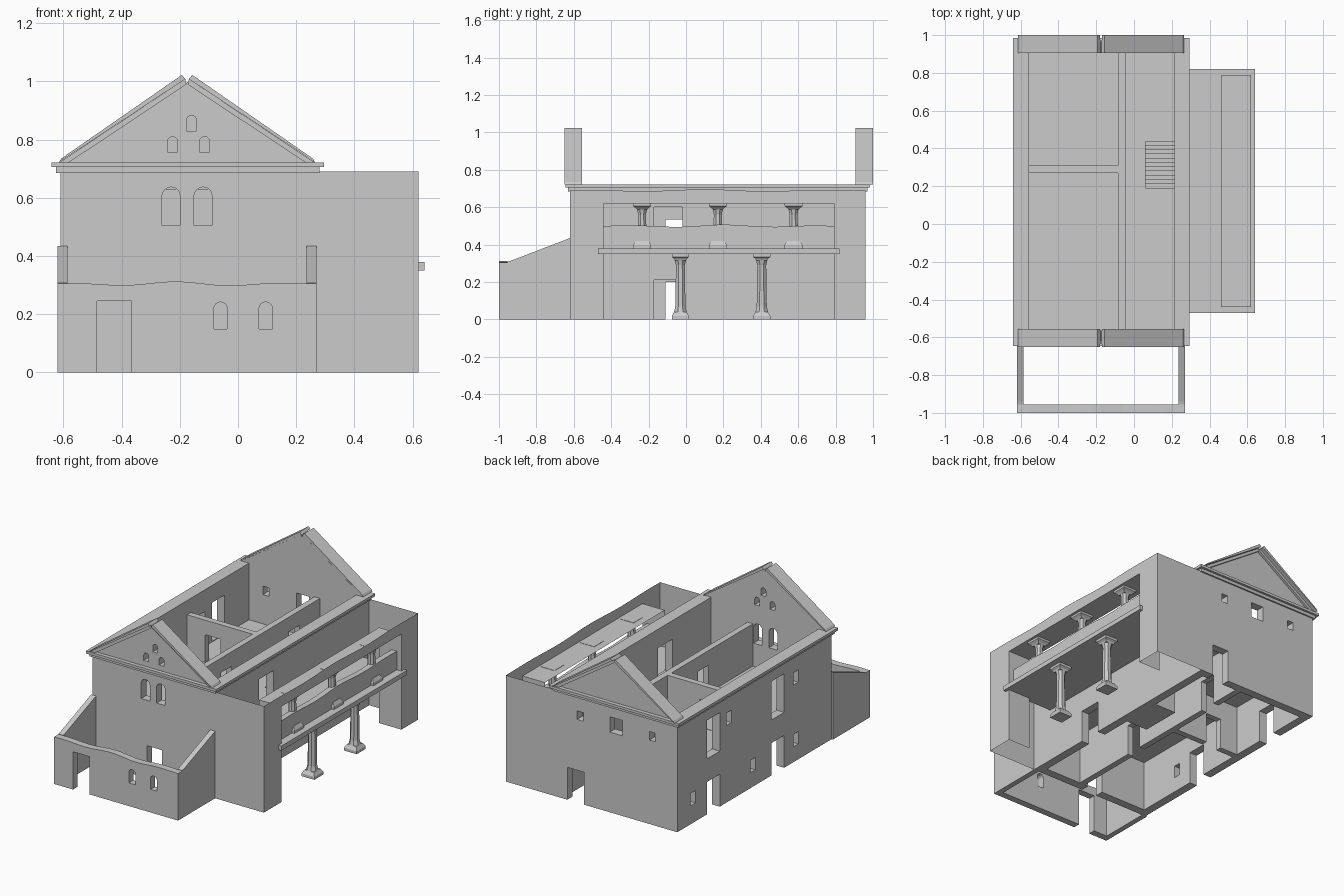
import bpy, bmesh, math

if "Cube" in bpy.data.objects:
    bpy.data.objects.remove(bpy.data.objects["Cube"])

def finish(name, bm):
    bmesh.ops.recalc_face_normals(bm, faces=bm.faces)
    me = bpy.data.meshes.new(name)
    bm.to_mesh(me)
    bm.free()
    ob = bpy.data.objects.new(name, me)
    bpy.context.collection.objects.link(ob)
    return ob

def place(axis, u, v, t):
    return {'x': (t, u, v), 'y': (u, t, v), 'z': (u, v, t)}[axis]

def prism(name, pts, axis, lo, hi):
    """Extrude a 2D outline along an axis; lo == hi gives a single sheet."""
    bm = bmesh.new()
    a = [bm.verts.new(place(axis, u, v, lo)) for u, v in pts]
    bm.faces.new(a)
    if hi != lo:
        b = [bm.verts.new(place(axis, u, v, hi)) for u, v in pts]
        bm.faces.new(b[::-1])
        for i in range(len(a)):
            j = (i + 1) % len(a)
            bm.faces.new((a[i], a[j], b[j], b[i]))
    return finish(name, bm)

def rect(u0, u1, v0, v1):
    return [(u0, v0), (u1, v0), (u1, v1), (u0, v1)]

def arch(c, w, z0, z1, n=8):
    r = w / 2
    return [(c - r, z0), (c + r, z0)] + [(c + r * math.cos(math.pi * i / n),
            z1 - r + r * math.sin(math.pi * i / n)) for i in range(n + 1)]

def box(name, x0, x1, y0, y1, z0, z1):
    return prism(name, rect(x0, x1, y0, y1), 'z', z0, z1)

def wave(a, b, z, amp, n=16, ph=0.0):
    """Worn, slightly wavy wall top running from b back to a."""
    return [(b + (a - b) * i / n,
             z + amp * math.sin(ph + i * 0.9) * math.sin(math.pi * i / n)) for i in range(n + 1)]

def cut(ob, cutters):
    for c in cutters:
        m = ob.modifiers.new("opening", 'BOOLEAN')
        m.operation, m.solver, m.object = 'DIFFERENCE', 'EXACT', c
    dg = bpy.context.evaluated_depsgraph_get()
    me = bpy.data.meshes.new_from_object(ob.evaluated_get(dg))
    ob.modifiers.clear()
    ob.data = me
    for c in cutters:
        bpy.data.objects.remove(c)

X0, X1, Y0, Y1, T = -0.61, 0.27, -0.62, 0.96, 0.055
XI0, XI1, YI0, YI1 = X0 + T, X1 - T, Y0 + T, Y1 - T
CX = -0.17

# main walls, hollow, with all door and window openings
walls = box("main_walls", X0, X1, Y0, Y1, 0, 0.705)
cs = [box("c", XI0, XI1, YI0, YI1, -0.1, 0.9)]
for x in (-0.23, -0.12):
    cs.append(prism("c", arch(x, 0.062, 0.505, 0.637), 'y', Y0 - .03, YI0 + .02))
cs.append(prism("c", rect(-0.22, -0.11, -0.05, 0.21), 'y', Y0 - .03, YI0 + .02))
for x0, x1, z0, z1 in ((0.065, 0.11, 0.54, 0.595), (-0.215, -0.125, 0.52, 0.62),
                       (-0.455, -0.41, 0.545, 0.6), (0.06, 0.18, -0.05, 0.21)):
    cs.append(prism("c", rect(x0, x1, z0, z1), 'y', YI1 - .02, Y1 + .03))
left = [(0.8, .05, .12, .2), (0.43, .05, .5, .58), (0.185, .05, .1, .18),
        (-0.255, .05, .5, .58), (-0.255, .05, .1, .18)]
for y in (0.59, -0.07):
    left += [(y, 0.13, 0.36, 0.61), (y, 0.13, -0.05, 0.21)]
for y, w, z0, z1 in left:
    cs.append(prism("c", rect(y - w / 2, y + w / 2, z0, z1), 'x', X0 - .03, XI0 + .02))
for z0, z1 in ((0.385, 0.6), (-0.05, 0.21)):
    cs.append(prism("c", rect(-0.17, -0.02, z0, z1), 'x', XI1 - .02, X1 + .03))
cut(walls, cs)

# cornice bands running round the wall head
for nm, d, dy, z0, z1 in (("cornice_lower", .01, .01, .685, .705), ("cornice_upper", .025, .025, .705, .722)):
    c = box(nm, X0 - d - .005, X1 + d, Y0 - dy, Y1 + dy, z0, z1)
    cut(c, [box("c", XI0, XI1, YI0, YI1, .6, .8)])

# gables with arched vents and two-layer sloping copings
def gable(nm, y0, y1, r0, r1, m0, m1, vents):
    g = prism(nm + "_gable", [(X0 + .02, .72), (X1 - .02, .72), (CX, 1.0)], 'y', y0, y1)
    if vents:
        cut(g, [prism("c", arch(x, .035, z, z + .053), 'y', y0 - .05, y1 + .05)
                for x, z in ((-.16, .83), (-.225, .757), (-.115, .757))])
    for side, s in (("left", -1), ("right", 1)):
        top = [(CX - .01 + s * .425, .727), (CX - .01 + s * .015, 1.02),
               (CX - .01 + s * .005, 1.006), (CX - .01 + s * .435, .722)]
        top = [(CX - .005 + s * u, z) for u, z in ((.44, .722), (.432, .735), (.018, 1.022), (.006, 1.008))]
        prism(f"{nm}_coping_{side}", top, 'y', r0, r1)
        low = [(CX - .005 + s * u, z) for u, z in ((.405, .722), (.438, .722), (.006, 1.008), (.002, .99))]
        prism(f"{nm}_rake_moulding_{side}", low, 'y', m0, m1)

gable("front", Y0, YI0, -.65, -.555, -.635, YI0, True)
gable("back", YI1, Y1, .905, 1.0, YI1, .975, False)

# upper floor with stair well
floor = box("upper_floor", XI0, XI1, YI0, YI1, .33, .355)
cut(floor, [box("c", .06, .23, .19, .46, .2, .5)])

# stairs
N = 12
prof = [(.46, 0)]
for i in range(N):
    y = .19 + .27 * i / N
    prof[0:0] = [(y, .355 * i / N), (y, .355 * (i + 1) / N)][::-1]
prof = [(.46, .355)] + prof
prism("stairs", prof, 'x', .06, XI1)

# inner partitions on both storeys
for nm, z0, z1, d in (("lower", 0, .33, .2), ("upper", .355, .63, .535)):
    base = z0 - .05 if z0 == 0 else z0 + .002
    p = box(nm + "_long_partition", -.085, -.045, YI0, YI1, z0, z1)
    cut(p, [box("c", -.15, .02, y - .055, y + .055, base, d) for y in (.64, -.055)])
    q = box(nm + "_cross_partition", XI0, -.085, .27, .31, z0, z1)
    cut(q, [box("c", -.425, -.315, .2, .4, base, d)])

# front yard walls
yard = prism("yard_front_wall", [(-.62, 0), (.27, 0)] + wave(-.62, .27, .305, .008), 'y', -1, -.955)
cut(yard, [prism("c", rect(-.485, -.365, -.05, .245), 'y', -1.1, -.9)] +
    [prism("c", arch(x, .046, .15, .242), 'y', -1.1, -.9) for x in (-.06, .095)])
slope = [(-.955, 0), (Y0, 0), (Y0, .435), (-.94, .312), (-.955, .308)]
for nm, x in (("left", -.62), ("right", .235)):
    prism(f"yard_{nm}_wall", slope, 'x', x, x + .035)

# side wing: thin open-topped walls
XW = .62
for nm, y in (("front", Y0), ("back", Y1)):
    prism(f"wing_{nm}_wall", rect(X1, XW, 0, .69), 'y', y, y)
prism("wing_outer_wall", [(Y0, 0), (-.44, 0), (-.44, .62), (.79, .62), (.79, 0), (Y1, 0)] +
      wave(Y0, Y1, .69, .006), 'x', XW, XW)
for nm, y in (("front", -.44), ("back", .79)):
    prism(f"wing_{nm}_reveal", rect(.46, XW, 0, .62), 'y', y, y)
prism("wing_soffit", rect(.46, XW, -.44, .79), 'z', .62, .62)

# gallery slab and worn parapet
box("gallery_slab", X1, .64, -.47, .82, .35, .38)
prism("gallery_parapet", [(-.44, .38), (.79, .38)] + wave(-.44, .79, .5, .007, ph=1), 'x', .55, .587)

# columns: square plinth and capital, eight-sided shaft
def column(name, x, y, z0, z1, b, r):
    bm = bmesh.new()
    def loft(rings, n):
        prev = None
        k = 1 / math.cos(math.pi / n)
        for h, z in rings:
            ring = [bm.verts.new((x + h * k * math.cos(math.pi * (2 * i + 1) / n),
                                  y + h * k * math.sin(math.pi * (2 * i + 1) / n), z)) for i in range(n)]
            if prev:
                for i in range(n):
                    j = (i + 1) % n
                    bm.faces.new((prev[i], prev[j], ring[j], ring[i]))
            else:
                bm.faces.new(ring[::-1])
            prev = ring
        bm.faces.new(prev)
    h = z1 - z0
    loft([(b, z0), (b, z0 + .018), (b * .72, z0 + .04)], 4)
    loft([(r * 1.25, z0 + .04), (r, z0 + .07), (r * .88, z1 - .06), (r * 1.1, z1 - .035)], 8)
    loft([(r * 1.1, z1 - .035), (b * .75, z1 - .025), (b, z1 - .016), (b, z1)], 4)
    return finish(name, bm)

for i, y in enumerate((-.03, .405)):
    column(f"lower_column_{i + 1}", .555, y, 0, .35, .046, .027)
for i, y in enumerate((-.235, .17, .575)):
    column(f"upper_column_{i + 1}", .555, y, .38, .622, .048, .024)
